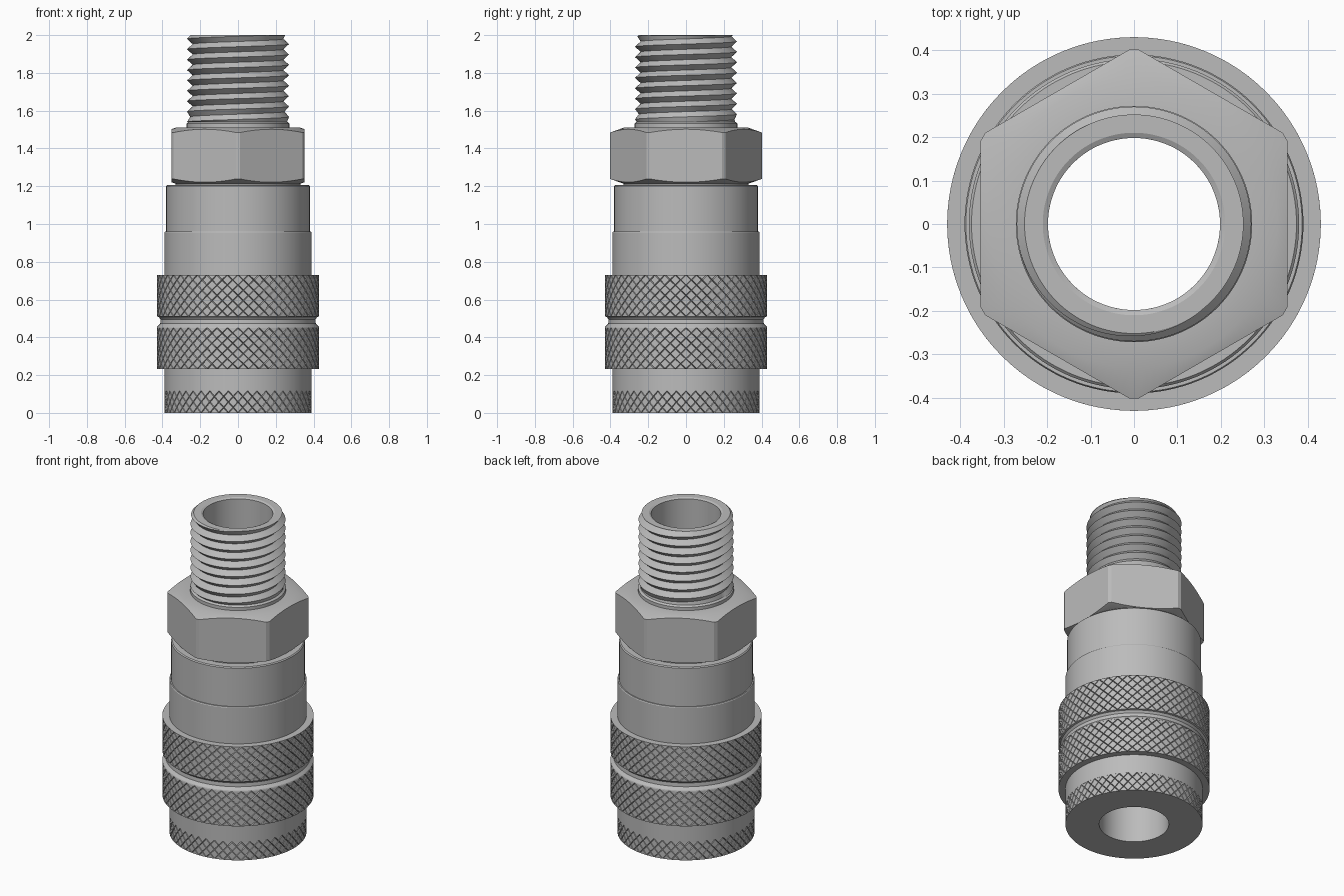
import bpy, bmesh
from math import sin, cos, pi, radians

cube = bpy.data.objects.get("Cube")
if cube:
    bpy.data.objects.remove(cube)

steel = bpy.data.materials.new("brushed_steel")
steel.use_nodes = True
GREY = (0.5, 0.5, 0.5, 1)
steel.diffuse_color = GREY
steel.node_tree.nodes["Principled BSDF"].inputs["Base Color"].default_value = GREY

BORE = 0.198


def polar(r, a, z):
    return (r * cos(a), r * sin(a), z)


def finish(name, bm):
    """Weld, orient and shade a bmesh, then link it as an object."""
    bmesh.ops.remove_doubles(bm, verts=bm.verts, dist=0.00005)
    bmesh.ops.recalc_face_normals(bm, faces=bm.faces)
    mesh = bpy.data.meshes.new(name)
    bm.to_mesh(mesh)
    bm.free()
    mesh.materials.append(steel)
    obj = bpy.data.objects.new(name, mesh)
    bpy.context.collection.objects.link(obj)
    bpy.ops.object.select_all(action="DESELECT")
    obj.select_set(True)
    bpy.context.view_layer.objects.active = obj
    bpy.ops.object.shade_smooth_by_angle(angle=radians(25))
    return obj


def lathe(name, profile, segments=128, closed=True, offset=0.0):
    """Sweep profile(angle) -> [(radius, z)] once around the z axis."""
    bm = bmesh.new()
    angles = [2 * pi * (i + offset) / segments for i in range(segments + 1)]
    rings = [[bm.verts.new(polar(r, a, z)) for r, z in profile(a)] for a in angles]
    count = len(rings[0])
    for one, two in zip(rings, rings[1:]):
        for j in range(count if closed else count - 1):
            k = (j + 1) % count
            bm.faces.new((one[j], two[j], two[k], one[k]))
    return finish(name, bm)


def knurl(name, radius, low, high, rows, count=48, depth=0.009, gap=0.13):
    """Raised diamonds separated by crossing diagonal grooves."""
    bm = bmesh.new()

    def point(i, j, r):
        return bm.verts.new(polar(r, pi * i / count, low + (high - low) * j / rows))

    for j in range(rows + 1):
        for i in range(2 * count):
            if (i + j) % 2 == 0:
                continue
            steps = [(1, 0), (0, 1), (-1, 0), (0, -1)]
            if j == 0:
                steps = steps[:3]
            elif j == rows:
                steps = [(-1, 0), (0, -1), (1, 0)]
            outer = [point(i + u, j + v, radius - depth) for u, v in steps]
            keep = 1 - gap
            inner = [point(i + u * keep, j + v * keep, radius) for u, v in steps]
            bm.faces.new(inner)
            size = len(steps)
            for k in range(size if size == 4 else size - 1):
                n = (k + 1) % size
                bm.faces.new((outer[k], outer[n], inner[n], inner[k]))
    return finish(name, bm)


# Main body with a straight bore
body = [(BORE, 0), (0.39, 0), (0.381, 0.001), (0.381, 0.114), (0.39, 0.115),
        (0.39, 0.955), (0.387, 0.96), (0.38, 0.96), (0.38, 1.2), (0.374, 1.206),
        (0.33, 1.206), (0.33, 1.23), (BORE, 1.23)]
lathe("main_body", lambda a: body)

# Sliding sleeve, with a finger groove between its two grip bands
sleeve = [(0.38, 0.232), (0.43, 0.232), (0.421, 0.233), (0.421, 0.449),
          (0.43, 0.45), (0.428, 0.456), (0.412, 0.472), (0.41, 0.495),
          (0.42, 0.508), (0.43, 0.511), (0.421, 0.512), (0.421, 0.73),
          (0.43, 0.731), (0.38, 0.731)]
lathe("sliding_sleeve", lambda a: sleeve)

# Knurled grips
knurl("lower_grip", 0.43, 0.232, 0.45, 8)
knurl("upper_grip", 0.43, 0.511, 0.731, 8)
knurl("base_grip", 0.39, 0.0, 0.115, 4)


# Hexagonal nut with conical chamfers at both ends
def hex_profile(a):
    off_flat = (a + pi / 6) % (pi / 3) - pi / 6
    r = 0.353 / cos(off_flat)
    cut = 0.36 * (r - 0.33)
    return [(BORE, 1.213), (0.33, 1.213), (r, 1.213 + cut),
            (r, 1.51 - cut), (0.33, 1.51), (0.25, 1.513), (BORE, 1.513)]


lathe("hex_nut", hex_profile, 120, offset=0.5)

# Collar and pipe core carrying the thread
core = [(BORE, 1.5), (0.272, 1.5), (0.272, 1.532), (0.262, 1.54), (0.238, 1.545),
        (0.238, 1.995), (0.252, 2.0), (0.21, 2.0), (BORE, 1.994)]
lathe("pipe_core", lambda a: core)


# Helical thread, its root running out towards the collar
def thread_profile(a):
    pitch, bottom, top = 0.055, 1.54, 2.0
    points = []
    for k in range(-3, 19):
        z = bottom + pitch * (k / 2 + a / (2 * pi))
        root = 0.24 + max(0, 0.02 - 0.25 * max(0, z - bottom))
        r = min(0.27, 0.252 + max(0, top - z)) if k % 2 else root
        if z <= bottom:
            r = root
        if z >= top:
            r = 0.25
        points.append((r, min(max(z, bottom), top)))
    return points


lathe("pipe_thread", thread_profile, 96, closed=False)
